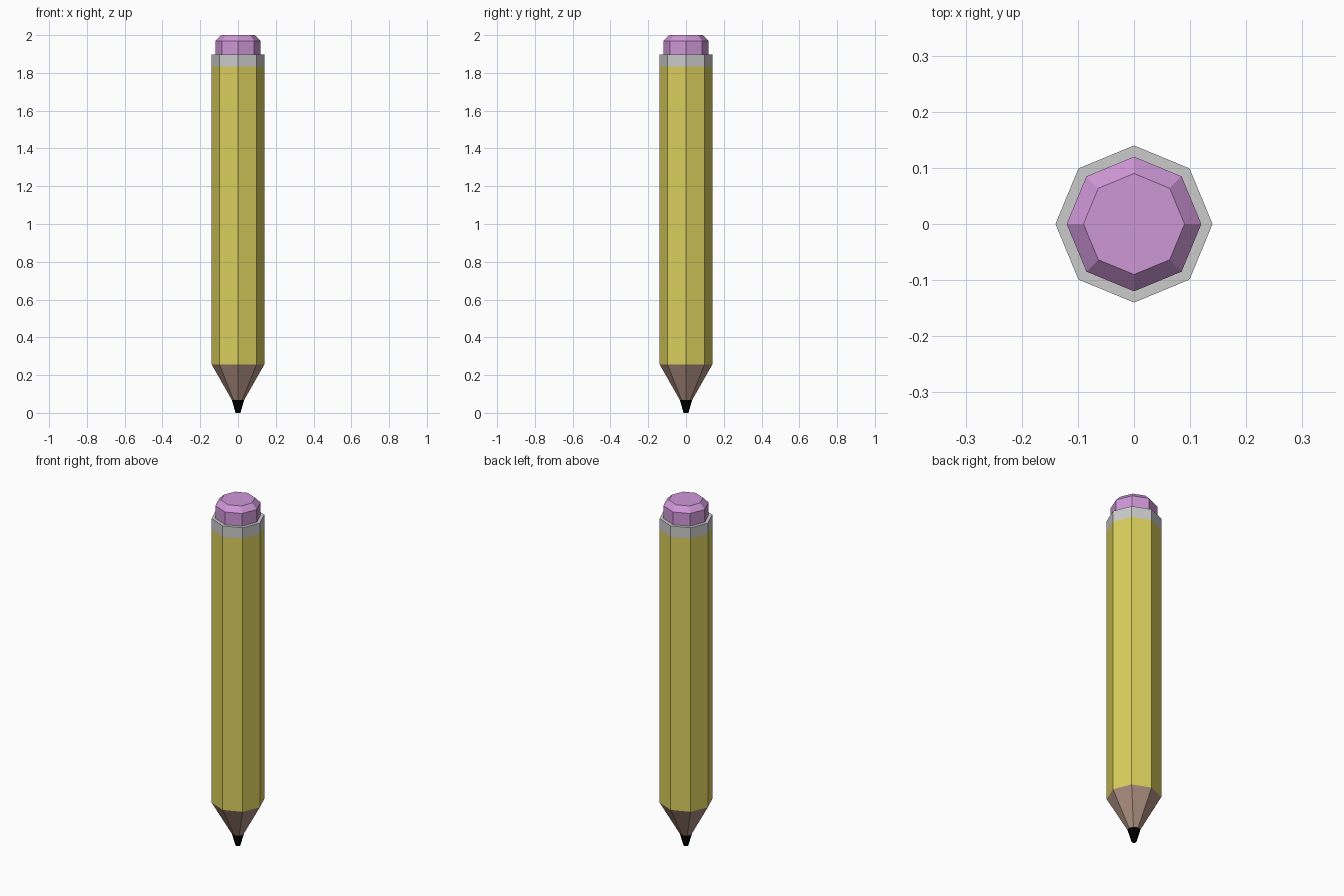
import bpy, bmesh
from math import cos, sin, pi

if "Cube" in bpy.data.objects:
    bpy.data.objects.remove(bpy.data.objects["Cube"])

SIDES = 8


def lathe(name, profile, color=None):
    """Eight-sided turned part from (radius, z) pairs, capped at both ends."""
    bm = bmesh.new()
    rings = [[bm.verts.new((r * cos(2 * pi * i / SIDES), r * sin(2 * pi * i / SIDES), z))
              for i in range(SIDES)] for r, z in profile]
    for low, high in zip(rings, rings[1:]):
        for i in range(SIDES):
            j = (i + 1) % SIDES
            bm.faces.new((low[i], low[j], high[j], high[i]))
    bm.faces.new(rings[0][::-1])
    bm.faces.new(rings[-1])
    mesh = bpy.data.meshes.new(name)
    bm.to_mesh(mesh)
    bm.free()
    obj = bpy.data.objects.new(name, mesh)
    bpy.context.collection.objects.link(obj)
    if color:
        mat = bpy.data.materials.new(name + "_color")
        mat.diffuse_color = (*color, 1)
        mat.use_nodes = True
        mat.node_tree.nodes["Principled BSDF"].inputs["Base Color"].default_value = mat.diffuse_color
        mesh.materials.append(mat)
    return obj


# Graphite point and sharpened wood
lathe("lead_tip", [(0.013, 0), (0.033, 0.069)], (0.0, 0.0, 0.0))
lathe("wood_cone", [(0.033, 0.069), (0.14, 0.257)], (0.42, 0.28, 0.22))
# Painted shaft
lathe("shaft", [(0.14, 0.257), (0.14, 1.834)], (0.70, 0.62, 0.11))
# Metal band
lathe("ferrule", [(0.14, 1.834), (0.14, 1.897)])
# Eraser with bevelled top
lathe("eraser", [(0.12, 1.897), (0.12, 1.97), (0.09, 2.0)], (0.62, 0.31, 0.68))
